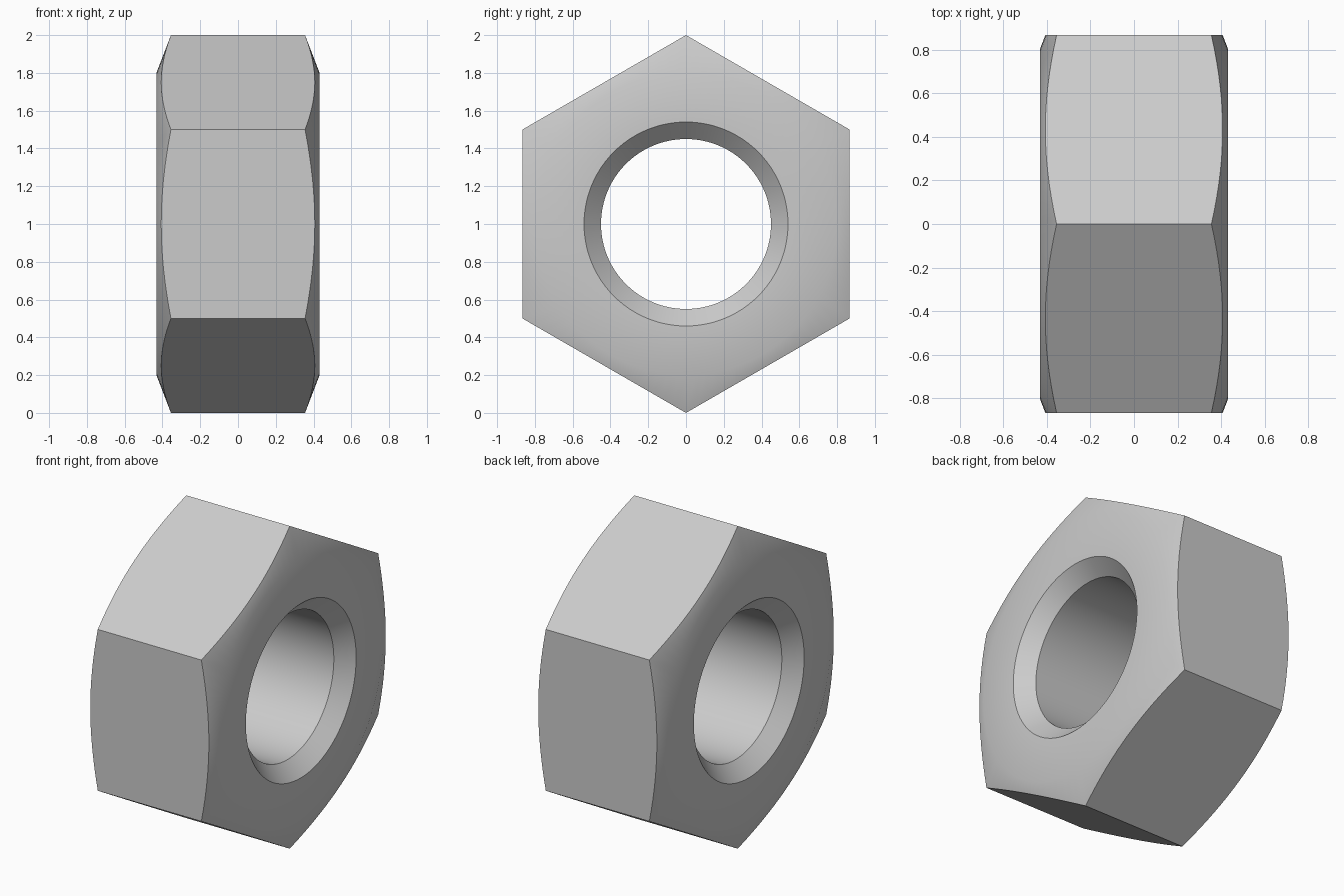
import bpy
import bmesh
from math import cos, sin, pi, radians

cube = bpy.data.objects.get("Cube")
if cube:
    bpy.data.objects.remove(cube, do_unlink=True)

SEGMENTS = 96                 # multiple of six, so the hexagon corners are exact
HALF_WIDTH = 0.432
BORE_RADIUS = 0.45
SINK_RADIUS = 0.54
FACE_RADIUS = 0.8             # where the outer chamfer cone starts
CORNER_X = 0.355              # half width left at the hexagon corners
SLOPE = (HALF_WIDTH - CORNER_X) / (1 - FACE_RADIUS)


def hex_radius(angle):
    """Distance from the axis to the hexagon outline, with a corner at angle 0."""
    return cos(pi / 6) / cos(angle % (pi / 3) - pi / 6)


def section(angle):
    """Closed (x, radius) section of the nut at one angle round the axis."""
    outer = hex_radius(angle)
    half = [
        (HALF_WIDTH - (SINK_RADIUS - BORE_RADIUS), BORE_RADIUS),
        (HALF_WIDTH, SINK_RADIUS),
        (HALF_WIDTH, FACE_RADIUS),
        (HALF_WIDTH - SLOPE * (outer - FACE_RADIUS), outer),
    ]
    return half + [(-x, r) for x, r in reversed(half)]


# Hexagon body, chamfers, countersinks and bore, swept round the x axis
bm = bmesh.new()
rings = []
for i in range(SEGMENTS):
    a = 2 * pi * i / SEGMENTS
    rings.append([bm.verts.new((x, r * sin(a), 1 + r * cos(a)))
                  for x, r in section(a)])
for i, ring in enumerate(rings):
    following = rings[(i + 1) % SEGMENTS]
    for j in range(len(ring)):
        k = (j + 1) % len(ring)
        bm.faces.new((ring[j], ring[k], following[k], following[j]))
bmesh.ops.recalc_face_normals(bm, faces=bm.faces)

mesh = bpy.data.meshes.new("hex_nut")
bm.to_mesh(mesh)
bm.free()
nut = bpy.data.objects.new("hex_nut", mesh)
bpy.context.collection.objects.link(nut)

# Plain grey metal
grey = (0.6, 0.6, 0.6, 1)
metal = bpy.data.materials.new("grey_metal")
metal.use_nodes = True
metal.diffuse_color = grey
for node in metal.node_tree.nodes:
    if node.type == 'BSDF_PRINCIPLED':
        node.inputs["Base Color"].default_value = grey
mesh.materials.append(metal)

# Smooth cones and bore, crisp hexagon edges
bpy.ops.object.select_all(action='DESELECT')
nut.select_set(True)
bpy.context.view_layer.objects.active = nut
bpy.ops.object.shade_smooth_by_angle(angle=radians(30))
